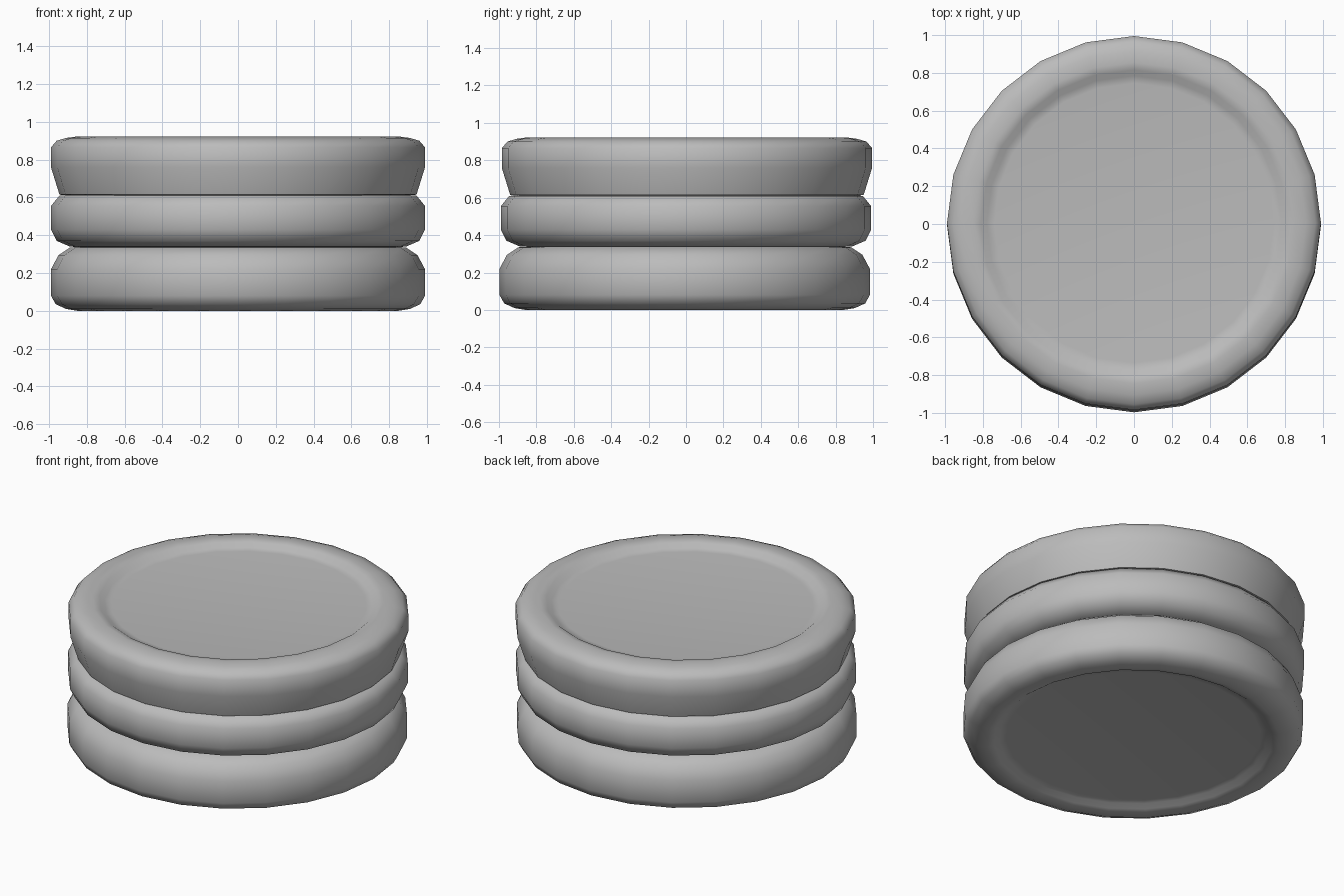
import bpy
import bmesh
from math import cos, sin, tau, radians

SIDES = 24

cube = bpy.data.objects.get("Cube")
if cube:
    bpy.data.objects.remove(cube)

grey = bpy.data.materials.new("plain grey")
grey.use_nodes = True
colour = (0.5, 0.5, 0.5, 1)
grey.diffuse_color = colour
grey.node_tree.nodes["Principled BSDF"].inputs["Base Color"].default_value = colour


def lathe(name, profile, shift):
    """Spin (radius, height) points, from bottom to top, and cap both ends."""
    bm = bmesh.new()
    rings = [[bm.verts.new((r * cos(tau * i / SIDES), r * sin(tau * i / SIDES) + shift, z))
              for i in range(SIDES)] for r, z in profile]
    for low, high in zip(rings, rings[1:]):
        for i in range(SIDES):
            j = (i + 1) % SIDES
            bm.faces.new((low[i], low[j], high[j], high[i]))
    bm.faces.new(rings[0][::-1])
    bm.faces.new(rings[-1])
    mesh = bpy.data.meshes.new(name)
    bm.to_mesh(mesh)
    bm.free()
    mesh.materials.append(grey)
    obj = bpy.data.objects.new(name, mesh)
    bpy.context.collection.objects.link(obj)
    bpy.ops.object.select_all(action="DESELECT")
    obj.select_set(True)
    bpy.context.view_layer.objects.active = obj
    bpy.ops.object.shade_smooth_by_angle(angle=radians(65))


# Bottom disc, with a shallow recess underneath
lathe("bottom_disc", [(0.74, 0.035), (0.78, 0.03), (0.81, 0.01), (0.85, 0.0), (0.91, 0.01),
                      (0.965, 0.035), (0.99, 0.08), (0.99, 0.22), (0.95, 0.295),
                      (0.89, 0.335), (0.8, 0.34)], -0.007)

# Middle disc
lathe("middle_disc", [(0.8, 0.335), (0.89, 0.34), (0.96, 0.37), (0.99, 0.43),
                      (0.99, 0.555), (0.945, 0.61), (0.85, 0.615)], 0)

# Top disc, with a shallow recess on top
lathe("top_disc", [(0.85, 0.605), (0.945, 0.615), (0.99, 0.76), (0.99, 0.865), (0.96, 0.9),
                   (0.91, 0.915), (0.85, 0.923), (0.81, 0.915), (0.78, 0.893), (0.74, 0.888)], 0.005)
